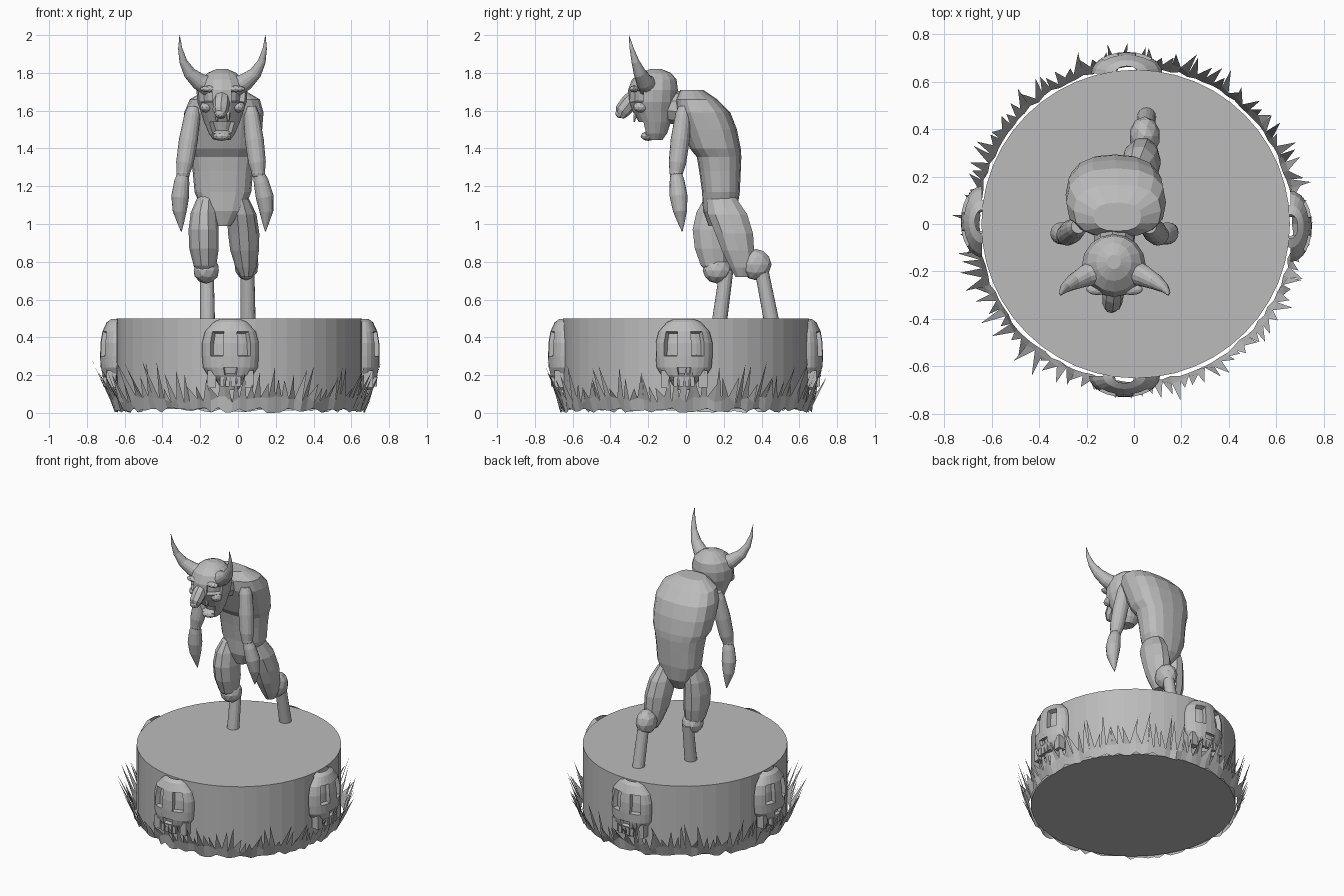
import bpy, bmesh, math, random
from mathutils import Vector

if "Cube" in bpy.data.objects:
    bpy.data.objects.remove(bpy.data.objects["Cube"])

random.seed(4)
grey = bpy.data.materials.new("stone_grey")
grey.diffuse_color = (0.5, 0.5, 0.5, 1)
grey.use_nodes = True
grey.node_tree.nodes["Principled BSDF"].inputs["Base Color"].default_value = grey.diffuse_color


def finish(name, bm, normals=True):
    if normals:
        bmesh.ops.recalc_face_normals(bm, faces=bm.faces)
    me = bpy.data.meshes.new(name)
    bm.to_mesh(me)
    bm.free()
    me.materials.append(grey)
    ob = bpy.data.objects.new(name, me)
    bpy.context.collection.objects.link(ob)
    return ob


def skin(bm, rings):
    n = len(rings[0])
    vs = [[bm.verts.new(p) for p in r] for r in rings]
    for a, b in zip(vs, vs[1:]):
        for i in range(n):
            j = (i + 1) % n
            bm.faces.new((a[i], a[j], b[j], b[i]))
    bm.faces.new(vs[0])
    bm.faces.new(vs[-1])
    bmesh.ops.recalc_face_normals(bm, faces=bm.faces)


def loft(rings, n=12, power=1.0):
    """Stack of level rings: (x, y, z, half width, half depth)."""
    bm = bmesh.new()
    out = []
    for x, y, z, rx, ry in rings:
        ring = []
        for i in range(n):
            c, s = math.cos(math.tau * i / n), math.sin(math.tau * i / n)
            ring.append((x + rx * math.copysign(abs(c) ** power, c),
                         y + ry * math.copysign(abs(s) ** power, s), z))
        out.append(ring)
    skin(bm, out)
    return bm


def tube(name, pts, n=12):
    """Round tube along points (x, y, z, radius)."""
    bm = bmesh.new()
    p = [Vector(q[:3]) for q in pts]
    out = []
    for k, q in enumerate(pts):
        d = (p[min(k + 1, len(p) - 1)] - p[max(k - 1, 0)]).normalized()
        u = d.cross(Vector((0, 1, 0.01))).normalized()
        v = d.cross(u)
        out.append([p[k] + q[3] * (u * math.cos(math.tau * i / n) + v * math.sin(math.tau * i / n))
                    for i in range(n)])
    skin(bm, out)
    return finish(name, bm)


def ball(name, loc, scale):
    bm = bmesh.new()
    bmesh.ops.create_icosphere(bm, subdivisions=2, radius=1)
    for v in bm.verts:
        v.co = Vector([v.co[i] * scale[i] + loc[i] for i in range(3)])
    return finish(name, bm)


def sink(bm, test, depth, rim):
    faces = [f for f in bm.faces if f.normal.y < -0.3 and test(f.calc_center_median())]
    if faces:
        bmesh.ops.inset_region(bm, faces=faces, thickness=rim, depth=-depth)
        bm.normal_update()


# Round plinth
bm = bmesh.new()
bmesh.ops.create_cone(bm, cap_ends=True, segments=48, radius1=0.65, radius2=0.65, depth=0.48)
bmesh.ops.translate(bm, verts=bm.verts, vec=(0.007, 0, 0.26))
finish("plinth", bm)

# Ragged ring of grass blades leaning outwards
bm = bmesh.new()
N = 112


def polar(r, a, z):
    return bm.verts.new((0.007 + r * math.cos(a), r * math.sin(a), z))


low = [polar(random.uniform(0.655, 0.668), math.tau * i / N, random.uniform(0.0, 0.03)) for i in range(N)]
mid = [polar(random.uniform(0.67, 0.69), math.tau * i / N, random.uniform(0.05, 0.09)) for i in range(N)]
for i in range(N):
    j = (i + 1) % N
    h = random.uniform(0.13, 0.28)
    tip = polar(0.672 + h * random.uniform(0.22, 0.4), math.tau * (i + random.uniform(-0.3, 1.3)) / N, h)
    bm.faces.new((low[i], low[j], mid[j], mid[i]))
    bm.faces.new((mid[i], mid[j], tip))
finish("grass_ring", bm, False)

# Skull reliefs on the four sides of the plinth
profile = [(0.498, .05, .03), (0.48, .09, .055), (0.43, .135, .078), (0.37, .15, .088), (0.30, .15, .09),
           (0.24, .145, .088), (0.20, .12, .08), (0.17, .075, .068), (0.12, .04, .05)]
for k, (x, y) in enumerate([(-0.04, -0.64), (0.66, -0.01), (-0.03, 0.635), (-0.64, 0.01)]):
    bm = loft([(0, 0, z, rx, ry) for z, rx, ry in profile], 24)
    sink(bm, lambda c: 0.025 < abs(c.x) < 0.112 and 0.30 < c.z < 0.43, 0.03, 0.006)
    sink(bm, lambda c: abs(c.x) < 0.04 and 0.20 < c.z < 0.24, 0.02, 0.005)
    back = [v for v in bm.verts if v.co.y > 0.02]
    bmesh.ops.delete(bm, geom=back, context='VERTS')
    for tx in (-0.045, -0.015, 0.015, 0.045):          # teeth
        t = bmesh.ops.create_cube(bm, size=1)["verts"]
        for v in t:
            v.co = Vector((tx + v.co.x * 0.022, -0.06 + v.co.y * 0.03, 0.165 + v.co.z * 0.05))
    for s in (-1, 1):                                   # cheekbones
        t = bmesh.ops.create_cube(bm, size=1)["verts"]
        for v in t:
            v.co = Vector((s * 0.10 + v.co.x * 0.045, -0.03 + v.co.y * 0.05, 0.18 + v.co.z * 0.09))
    ob = finish("skull_relief_%d" % (k + 1), bm)
    ob.location = (x, y, 0)
    ob.rotation_euler.z = k * math.pi / 2

# Hunched torso and neck
finish("torso", loft([(-.08, .17, .99, .04, .05), (-.08, .18, 1.07, .11, .09), (-.08, .185, 1.17, .15, .1),
                      (-.08, .18, 1.28, .16, .11), (-.08, .175, 1.355, .172, .118),
                      (-.08, .155, 1.40, .195, .135), (-.08, .125, 1.50, .208, .145),
                      (-.075, .09, 1.59, .21, .145), (-.07, .055, 1.66, .185, .11),
                      (-.07, .03, 1.71, .10, .06)], 16, 0.8))
tube("neck", [(-.085, -.13, 1.62, .08), (-.08, .04, 1.61, .1)], 10)

# Head with sunken eyes and open jaw
bm = loft([(-.085, -.165, 1.445, .045, .04), (-.085, -.165, 1.48, .07, .065), (-.085, -.165, 1.54, .095, .085),
           (-.085, -.175, 1.60, .115, .11), (-.085, -.178, 1.645, .13, .13), (-.085, -.175, 1.71, .135, .132),
           (-.085, -.168, 1.765, .115, .118), (-.085, -.16, 1.80, .075, .08), (-.085, -.16, 1.82, .03, .03)], 16)
sink(bm, lambda c: 0.04 < abs(c.x + 0.085) < 0.11 and 1.64 < c.z < 1.71, 0.03, 0.006)
sink(bm, lambda c: abs(c.x + 0.085) < 0.06 and 1.48 < c.z < 1.54, 0.03, 0.006)
finish("head", bm)
tube("snout", [(-.085, -.25, 1.70, .035), (-.088, -.30, 1.645, .045), (-.092, -.335, 1.60, .042),
               (-.092, -.35, 1.565, .022)], 8)
ball("nose_tip", (-.095, -.35, 1.585), (.03, .025, .025))
ball("nose_ridge", (-.09, -.325, 1.63), (.025, .025, .02))
ball("chin", (-.085, -.20, 1.465), (.05, .04, .025))
for s in (-1, 1):
    x = -.082
    ball("brow", (x + s * .07, -.275, 1.715), (.05, .025, .018))
    ball("cheek", (x + s * .085, -.24, 1.62), (.035, .04, .03))
    tube("tooth", [(x + s * .03, -.265, 1.59, .013), (x + s * .03, -.275, 1.54, .004)], 6)
    # Curved horns
    tube("horn", [(x + s * .075, -.20, 1.73, .055), (x + s * .125, -.22, 1.755, .045),
                  (x + s * .175, -.245, 1.80, .033), (x + s * .208, -.268, 1.86, .021),
                  (x + s * .224, -.288, 1.93, .011), (x + s * .227, -.302, 2.0, .001)], 14)

# Arms: upper arm, elbow and pointed forearm
for side, sh, el, hand in (("left", (-.235, -.01, 1.62), (-.29, -.052, 1.27), (-.30, -.02, .96)),
                           ("right", (.065, -.01, 1.62), (.108, -.052, 1.27), (.145, -.02, .96))):
    a, b, c = Vector(sh), Vector(el), Vector(hand)
    tube(side + "_upper_arm", [(*a, .03), (*a.lerp(b, .12), .042), (*a.lerp(b, .5), .05),
                               (*a.lerp(b, .85), .046), (*b, .035)], 16)
    ball(side + "_elbow", b, (.038, .036, .034))
    out = Vector((.018 if side == "right" else -.012, 0, 0))
    tube(side + "_forearm", [(*b, .03), (*(b.lerp(c, .15) + out * .5), .04), (*(b.lerp(c, .4) + out), .047),
                             (*(b.lerp(c, .65) + out), .037), (*(b.lerp(c, .85) + out * .4), .018),
                             (*c, .002)], 16)

# Legs: faceted thigh, knee and plain shin
finish("left_thigh", loft([(-.17, .17, .72, .035, .04), (-.175, .15, .78, .06, .075),
                           (-.18, .14, .87, .078, .098), (-.182, .135, .97, .08, .105),
                           (-.18, .145, 1.06, .07, .095), (-.17, .16, 1.13, .05, .07),
                           (-.16, .17, 1.18, .025, .035)], 10))
finish("right_thigh", loft([(.045, .30, .72, .03, .04), (.042, .30, .77, .055, .07),
                            (.035, .275, .86, .076, .09), (.03, .255, .95, .083, .105),
                            (.02, .22, 1.05, .078, .11), (.005, .19, 1.13, .055, .085),
                            (-.01, .18, 1.18, .03, .05)], 10))
ball("left_knee", (-.168, .165, .755), (.07, .077, .07))
ball("right_knee", (.045, .37, .785), (.066, .083, .083))
tube("left_shin", [(-.165, .215, .76, .036), (-.162, .178, .49, .04)], 16)
tube("right_shin", [(.05, .395, .78, .036), (.053, .452, .49, .04)], 16)
